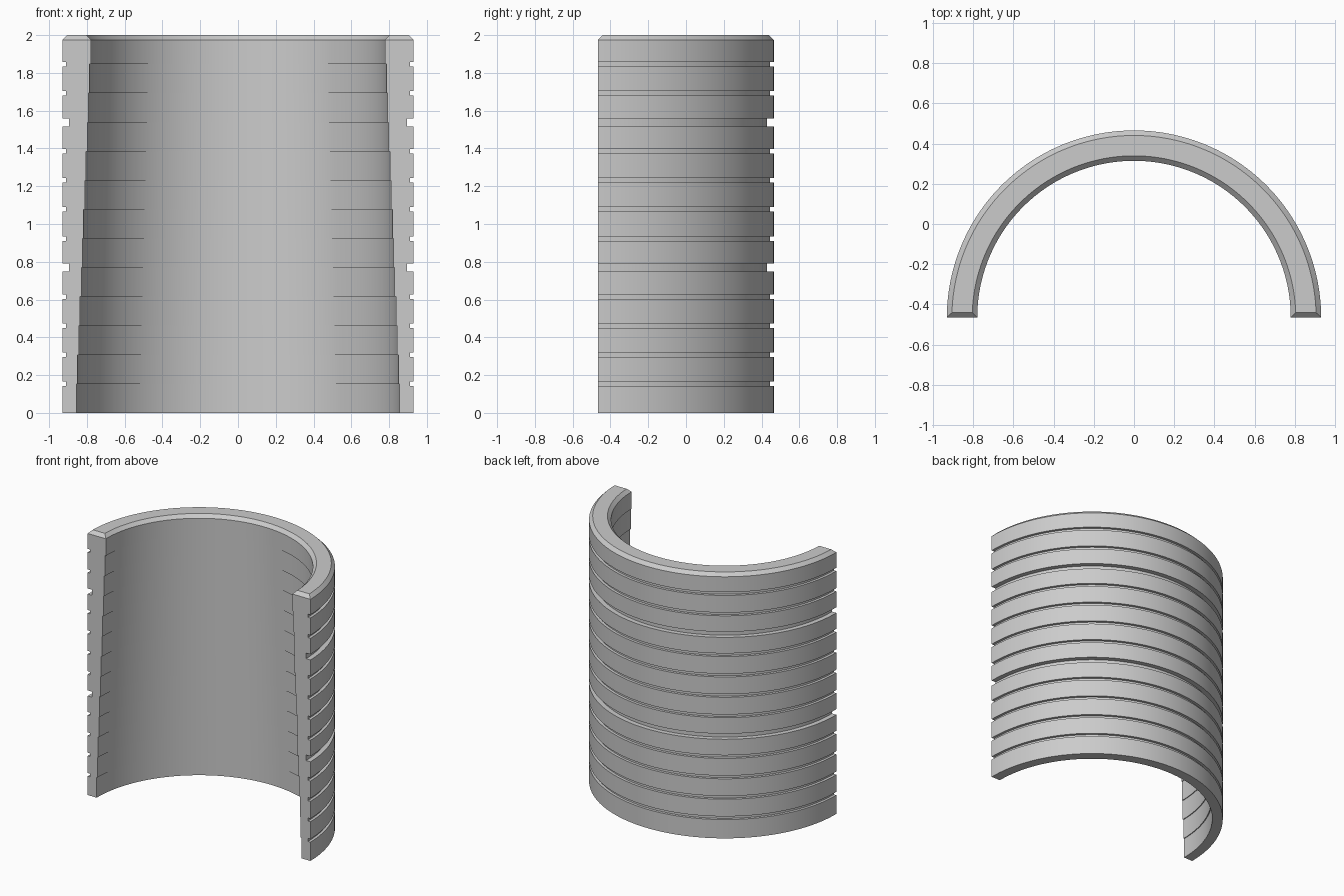
import bpy, bmesh, math
from mathutils import Vector

cube = bpy.data.objects.get("Cube")
if cube:
    bpy.data.objects.remove(cube, do_unlink=True)

HEIGHT, BANDS = 2.0, 13
PITCH = HEIGHT / BANDS
R_OUT, R_BOTTOM, R_TOP = 0.93, 0.855, 0.779
CHAMFER = 0.025
AXIS = Vector((0, -R_OUT / 2, 0))

# Outer wall profile going up: shallow grooves, every fifth one wider and deeper
profile = [(R_OUT, 0)]
for i in range(1, BANDS):
    half, depth = (0.021, 0.036) if i % 5 == 0 else (0.012, 0.02)
    z = i * PITCH
    profile += [(R_OUT, z - half), (R_OUT - depth, z - half),
                (R_OUT - depth, z + half), (R_OUT, z + half)]

# Chamfered rim
profile += [(R_OUT, HEIGHT - CHAMFER), (R_OUT - CHAMFER, HEIGHT),
            (R_TOP + CHAMFER, HEIGHT), (R_TOP, HEIGHT - CHAMFER)]

# Inner wall going down: each band is a little wider than the one above
step = (R_BOTTOM - R_TOP) / (BANDS - 1)
for i in range(1, BANDS):
    z = HEIGHT - i * PITCH
    profile += [(R_TOP + (i - 1) * step, z), (R_TOP + i * step, z)]
profile.append((R_BOTTOM, 0))

# Sweep the profile through half a turn and close both ends
bm = bmesh.new()
first = [bm.verts.new(AXIS + Vector((r, 0, z))) for r, z in profile]
edges = [bm.edges.new((a, b)) for a, b in zip(first, first[1:] + first[:1])]
swept = bmesh.ops.spin(bm, geom=first + edges, cent=AXIS, axis=(0, 0, 1),
                       angle=math.pi, steps=96)
last_edges = [e for e in swept["geom_last"] if isinstance(e, bmesh.types.BMEdge)]
for loop in (edges, last_edges):
    bmesh.ops.contextual_create(bm, geom=loop)

# Chamfer the top of the two front end faces
bmesh.ops.bisect_plane(bm, geom=bm.verts[:] + bm.edges[:] + bm.faces[:],
                       plane_co=AXIS + Vector((0, 0, HEIGHT - CHAMFER)),
                       plane_no=(0, -1, 1), clear_outer=True)
bmesh.ops.holes_fill(bm, edges=[e for e in bm.edges if e.is_boundary], sides=0)
bmesh.ops.recalc_face_normals(bm, faces=bm.faces[:])

mesh = bpy.data.meshes.new("half_sleeve")
bm.to_mesh(mesh)
bm.free()
sleeve = bpy.data.objects.new("half_sleeve", mesh)
bpy.context.collection.objects.link(sleeve)

# Plain grey
grey = bpy.data.materials.new("light_grey")
grey.use_nodes = True
colour = (0.6, 0.6, 0.6, 1)
grey.diffuse_color = colour
grey.node_tree.nodes["Principled BSDF"].inputs["Base Color"].default_value = colour
mesh.materials.append(grey)

# Smooth curved walls, sharp groove and rim edges
bpy.ops.object.select_all(action="DESELECT")
sleeve.select_set(True)
bpy.context.view_layer.objects.active = sleeve
bpy.ops.object.shade_smooth_by_angle(angle=math.radians(30))
